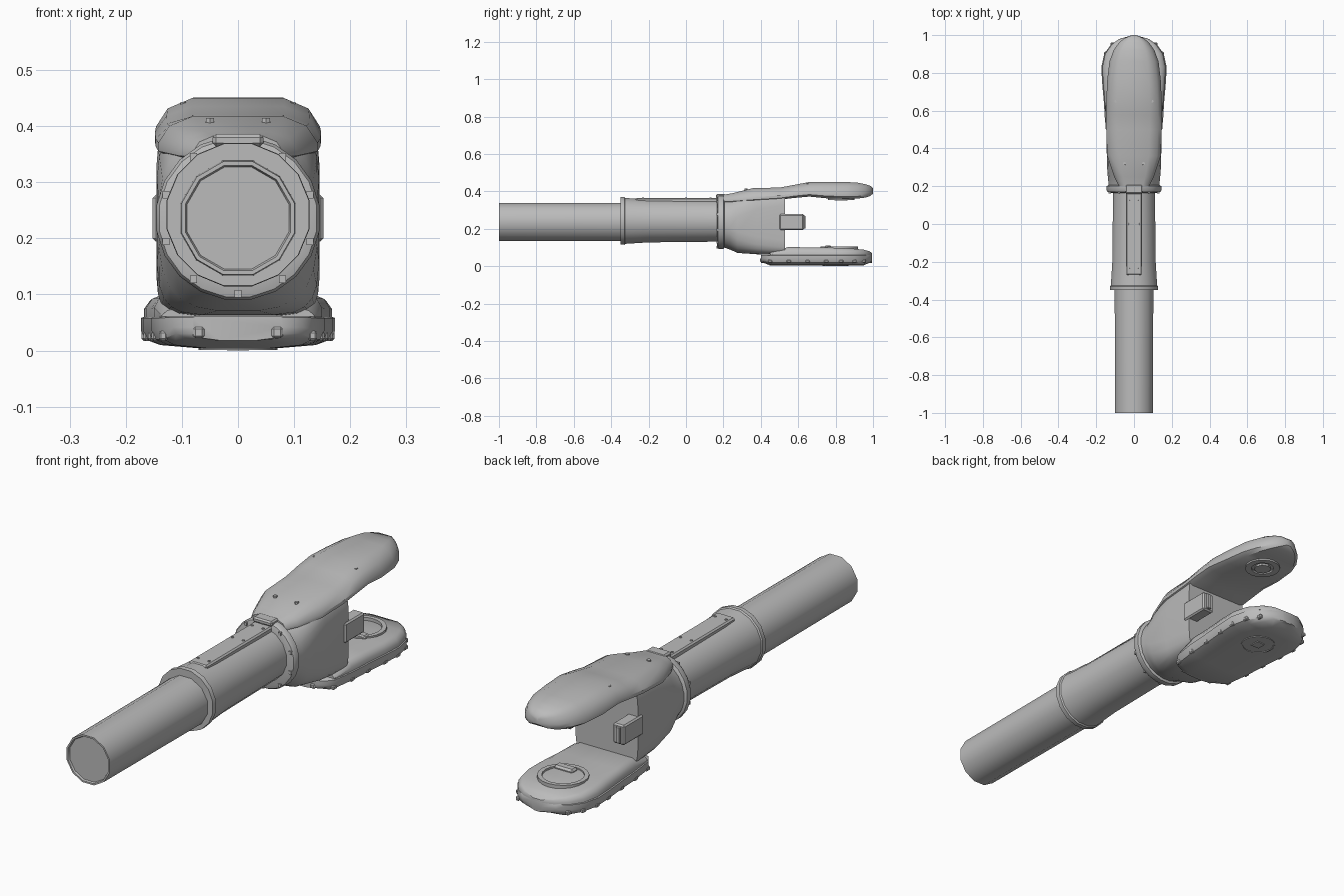
import bpy, bmesh, math

old = bpy.data.objects.get("Cube")
if old:
    bpy.data.objects.remove(old, do_unlink=True)

grey = bpy.data.materials.new("plain grey")
grey.use_nodes = True
COLOUR = (0.5, 0.5, 0.5, 1)
grey.diffuse_color = COLOUR
grey.node_tree.nodes["Principled BSDF"].inputs["Base Color"].default_value = COLOUR


def finish(name, bm, angle=35):
    bmesh.ops.recalc_face_normals(bm, faces=bm.faces)
    mesh = bpy.data.meshes.new(name)
    bm.to_mesh(mesh)
    bm.free()
    obj = bpy.data.objects.new(name, mesh)
    bpy.context.collection.objects.link(obj)
    mesh.materials.append(grey)
    bpy.ops.object.select_all(action="DESELECT")
    obj.select_set(True)
    bpy.context.view_layer.objects.active = obj
    bpy.ops.object.shade_smooth_by_angle(angle=math.radians(angle))
    return obj


def loft(name, rings, angle=35):
    """Skin a list of equal closed rings and cap both ends."""
    bm = bmesh.new()
    loops = [[bm.verts.new(p) for p in ring] for ring in rings]
    for a, b in zip(loops, loops[1:]):
        for i in range(len(a)):
            j = (i + 1) % len(a)
            bm.faces.new((a[i], a[j], b[j], b[i]))
    bm.faces.new(loops[0])
    bm.faces.new(loops[-1])
    return finish(name, bm, angle)


def round_ring(y, half, low, high, power=2, sides=24):
    """Rounded cross-section; a higher power is boxier."""
    ring = []
    for i in range(sides):
        a = math.tau * (i + 0.5) / sides
        c, s = math.cos(a), math.sin(a)
        x = math.copysign(abs(c) ** (2 / power), c) * half
        z = math.copysign(abs(s) ** (2 / power), s)
        ring.append((x, y, (low + high) / 2 + z * (high - low) / 2))
    return ring


def turned(name, profile, z, sides):
    return loft(name, [round_ring(y, r, z - r, z + r, 2, sides) for y, r in profile])


def arm(name, stations, section):
    """Stations are y, half width, low, high; section is the +x half outline."""
    outline = section + [(-x, t) for x, t in reversed(section)]
    return loft(name, [[(x * w, y, lo + t * (hi - lo)) for x, t in outline]
                       for y, w, lo, hi in stations])


def box(name, centre, size, bevel=0.0):
    bm = bmesh.new()
    bmesh.ops.create_cube(bm, size=1)
    for v in bm.verts:
        v.co = [c + k * s for c, k, s in zip(centre, v.co, size)]
    if bevel:
        bmesh.ops.bevel(bm, geom=bm.edges[:], offset=bevel, segments=1, affect="EDGES")
    return finish(name, bm)


def disc(name, centre, radius, depth, sides=16):
    bm = bmesh.new()
    bmesh.ops.create_cone(bm, cap_ends=True, segments=sides, radius1=radius,
                          radius2=radius * 0.92, depth=depth)
    bmesh.ops.translate(bm, verts=bm.verts, vec=centre)
    return finish(name, bm)


def ring(name, centre, outer, inner, depth, sides=20):
    bm = bmesh.new()
    rows = [(outer, -depth / 2), (outer, depth / 2), (inner, depth / 2), (inner, -depth / 2)]
    loops = [[bm.verts.new((centre[0] + r * math.cos(math.tau * i / sides),
                            centre[1] + r * math.sin(math.tau * i / sides),
                            centre[2] + z)) for i in range(sides)] for r, z in rows]
    for a, b in zip(loops, loops[1:] + loops[:1]):
        for i in range(sides):
            j = (i + 1) % sides
            bm.faces.new((a[i], a[j], b[j], b[i]))
    return finish(name, bm)


# Shaft with a slightly recessed end
turned("shaft", [(-0.992, 0.094), (-1, 0.097), (-1, 0.104), (-0.3, 0.106)], 0.236, 12)

# Sleeve, its collar and the flange
turned("sleeve", [(-0.35, 0.122), (-0.35, 0.129), (-0.33, 0.13), (-0.325, 0.125),
                  (-0.2, 0.117), (0.17, 0.113), (0.22, 0.113)], 0.242, 16)
turned("flange", [(0.165, 0.125), (0.17, 0.142), (0.178, 0.147), (0.2, 0.147),
                  (0.207, 0.135)], 0.236, 20)
box("sleeve_plate", (0, -0.05, 0.352), (0.085, 0.44, 0.026), 0.006)
box("flange_clip", (0, 0.185, 0.375), (0.09, 0.05, 0.022), 0.006)
for i in range(10):
    a = math.tau * (i + 0.5) / 10
    box("flange_bolt", (0.135 * math.cos(a), 0.167, 0.236 + 0.135 * math.sin(a)),
        (0.013, 0.01, 0.013))

# Housing grows from round to boxy
loft("housing", [round_ring(*s) for s in [
    (0.2, 0.135, 0.1, 0.368, 2), (0.235, 0.138, 0.088, 0.372, 2.2),
    (0.275, 0.142, 0.07, 0.38, 3), (0.38, 0.145, 0.063, 0.4, 5),
    (0.53, 0.146, 0.06, 0.4, 7)]])

# Upper arm
upper = [(0.85, 0), (1, 0.14), (1, 0.35), (0.86, 0.76), (0.56, 1)]
arm("upper_arm", [
    (0.2, 0.08, 0.34, 0.382), (0.25, 0.105, 0.34, 0.39), (0.36, 0.142, 0.345, 0.418),
    (0.5, 0.147, 0.355, 0.42), (0.58, 0.148, 0.365, 0.435), (0.66, 0.146, 0.372, 0.45),
    (0.76, 0.142, 0.362, 0.451), (0.86, 0.13, 0.36, 0.45), (0.92, 0.108, 0.362, 0.446),
    (0.96, 0.08, 0.367, 0.438), (0.985, 0.05, 0.375, 0.43), (1, 0.012, 0.388, 0.416)], upper)

# Lower arm, a broad shallow dish with a raised inner pad
lower = [(0.4, 0), (0.8, 0.1), (0.96, 0.28), (1, 0.55), (1, 0.95), (0.95, 1)]
outline = [(0.4, 0.08), (0.415, 0.115), (0.45, 0.14), (0.55, 0.154), (0.65, 0.16),
           (0.75, 0.169), (0.83, 0.173), (0.9, 0.158), (0.95, 0.122), (0.98, 0.078),
           (0.995, 0.025)]
arm("lower_arm", [(y, w, 0.018 if y < 0.43 or y > 0.97 else 0.004, 0.061)
                  for y, w in outline], lower)
pad = [(1, 0), (1, 0.5), (0.93, 0.85), (0.82, 1)]
arm("lower_arm_pad", [(y, w * 0.97, 0.05, h) for (y, w), h in zip(
    outline[2:], (0.075, 0.103, 0.1, 0.1, 0.097, 0.093, 0.088, 0.08, 0.07))], pad)

# Pivot seats on the facing sides of the arms, and a cover below
ring("upper_pivot_ring", (0, 0.83, 0.36), 0.072, 0.046, 0.012)
disc("upper_pivot", (0, 0.83, 0.358), 0.035, 0.014, 8)
ring("lower_pivot_ring", (0, 0.82, 0.098), 0.1, 0.082, 0.016)
box("lower_pivot_catch", (0.03, 0.76, 0.1), (0.09, 0.04, 0.022), 0.008)
ring("bottom_cover_ring", (0, 0.8, 0.004), 0.07, 0.064, 0.006)
box("bottom_cover_latch", (0, 0.8, 0.003), (0.04, 0.04, 0.005))

# Parts repeated on both sides
for side, label in ((1, "left"), (-1, "right")):
    box(label + "_stop_block", (side * 0.125, 0.565, 0.236), (0.054, 0.13, 0.084), 0.006)
    box(label + "_stop_rib", (side * 0.127, 0.632, 0.236), (0.02, 0.014, 0.07), 0.003)
    disc(label + "_arm_screw", (side * 0.095, 0.65, 0.437), 0.009, 0.012, 6)
    disc(label + "_root_screw", (side * 0.05, 0.32, 0.407), 0.009, 0.014, 6)
    for y, w in outline[2:9]:
        box(label + "_rim_stud", (side * w * 0.95, y, 0.026), (0.016, 0.024, 0.018), 0.004)
for x in (-0.07, 0.07):
    box("front_rim_stud", (x, 0.402, 0.032), (0.02, 0.014, 0.02), 0.004)
for y in (-0.23, 0, 0.13):
    for x in (-0.025, 0.025):
        disc("plate_screw", (x, y, 0.365), 0.006, 0.006, 6)
